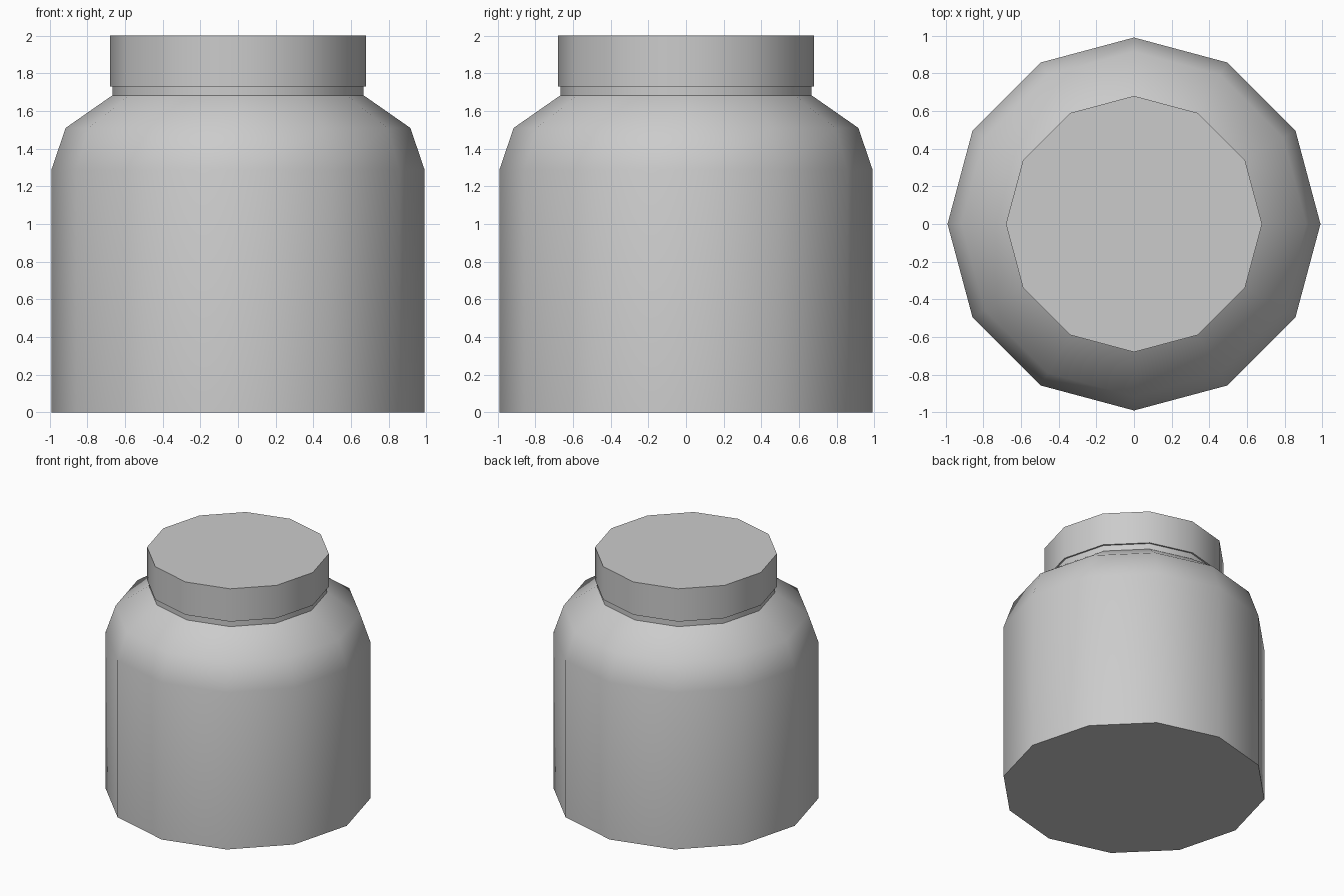
import bpy, bmesh, math

if "Cube" in bpy.data.objects:
    bpy.data.objects.remove(bpy.data.objects["Cube"])

SIDES = 12


def lathe(name, profile, cap_bottom=True, cap_top=True):
    """Spin an (radius, height) profile into a 12-sided solid."""
    bm = bmesh.new()
    rings = []
    for r, z in profile:
        rings.append([bm.verts.new((r * math.cos(2 * math.pi * i / SIDES),
                                    r * math.sin(2 * math.pi * i / SIDES), z))
                      for i in range(SIDES)])
    for low, high in zip(rings, rings[1:]):
        for i in range(SIDES):
            j = (i + 1) % SIDES
            bm.faces.new((low[i], low[j], high[j], high[i]))
    if cap_bottom:
        bm.faces.new(rings[0][::-1])
    if cap_top:
        bm.faces.new(rings[-1])
    mesh = bpy.data.meshes.new(name)
    bm.to_mesh(mesh)
    bm.free()
    obj = bpy.data.objects.new(name, mesh)
    bpy.context.collection.objects.link(obj)
    # Smooth round the sides and shoulder, crisp at neck and rims
    bpy.ops.object.select_all(action='DESELECT')
    obj.select_set(True)
    bpy.context.view_layer.objects.active = obj
    bpy.ops.object.shade_smooth_by_angle(angle=math.radians(40))
    return obj


# Jar body with sloped shoulder and short neck
lathe("jar_body", [(0.99, 0), (0.99, 1.29), (0.915, 1.51),
                   (0.667, 1.683), (0.667, 1.73)], cap_top=False)

# Lid slightly wider than the neck
lathe("lid", [(0.68, 1.73), (0.68, 2.0)])
